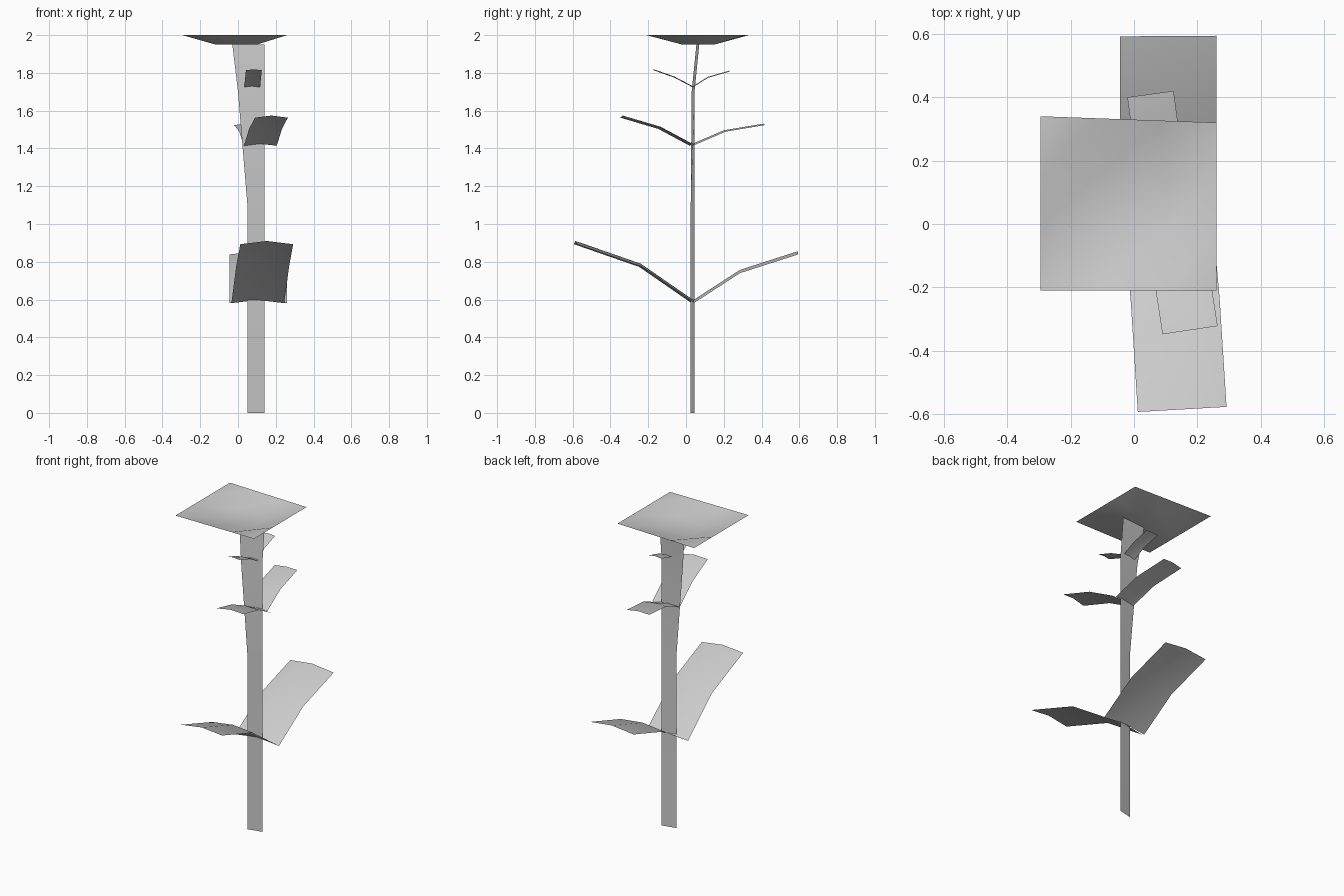
import bpy, bmesh

cube = bpy.data.objects.get("Cube")
if cube:
    bpy.data.objects.remove(cube, do_unlink=True)

grey = bpy.data.materials.new("plain_grey")
grey.use_nodes = True
COLOUR = (0.6, 0.6, 0.6, 1)
grey.diffuse_color = COLOUR
grey.node_tree.nodes["Principled BSDF"].inputs["Base Color"].default_value = COLOUR


def sheet(name, rows, triangles=False):
    """Smooth sheet through rows of points, optionally cut into triangles."""
    bm = bmesh.new()
    grid = [[bm.verts.new(p) for p in row] for row in rows]
    for low, high in zip(grid, grid[1:]):
        for i in range(len(low) - 1):
            a, b, c, d = low[i], low[i + 1], high[i + 1], high[i]
            if triangles:
                bm.faces.new((a, b, c))
                bm.faces.new((a, c, d))
            else:
                bm.faces.new((a, b, c, d))
    mesh = bpy.data.meshes.new(name)
    bm.to_mesh(mesh)
    bm.free()
    obj = bpy.data.objects.new(name, mesh)
    mesh.materials.append(grey)
    bpy.context.collection.objects.link(obj)
    bpy.ops.object.select_all(action="DESELECT")
    obj.select_set(True)
    bpy.context.view_layer.objects.active = obj
    bpy.ops.object.shade_smooth_by_angle(angle=0.7)
    return obj


def leaf(name, spine, half, arch):
    """Arched leaf: spine from base to tip, half = half-width vector (x, y)."""
    rows = []
    for x, y, z in spine:
        row = [(x - half[0], y - half[1], z - arch),
               (x, y, z),
               (x + half[0], y + half[1], z - arch)]
        rows.append(row if spine[-1][1] > spine[0][1] else row[::-1])
    return sheet(name, rows)


# Stem: thin blade, widening to one side towards the top
sheet("stem", [
    [(0.05, 0.025, 0), (0.14, 0.045, 0)],
    [(0.05, 0.025, 1.1), (0.14, 0.045, 1.1)],
    [(0.0, 0.03, 1.7), (0.14, 0.045, 1.7)],
    [(-0.03, 0.055, 1.95), (0.14, 0.07, 1.95)],
])

# Flower head: shallow square dish, inner square sunk below the rim
xs = (-0.295, -0.12, 0.1, 0.26)
ys = (-0.21, -0.02, 0.15, 0.32)
rows = []
for j, y in enumerate(ys):
    rows.append([(x, y + (0.01 - 0.036 * (x + 0.02) if j == 3 else 0),
                  1.95 if i in (1, 2) and j in (1, 2) else 2.0)
                 for i, x in enumerate(xs)])
sheet("flower_head", rows, triangles=True)

# Leaves: three pairs, shrinking up the stem
leaf("lower_front_leaf",
     [(0.105, 0.038, 0.598), (0.13, -0.24, 0.79), (0.152, -0.585, 0.91)], (0.14, 0.008), 0.017)
leaf("lower_back_leaf",
     [(0.108, 0.04, 0.598), (0.108, 0.285, 0.757), (0.108, 0.593, 0.856)], (0.152, 0.001), 0.017)
leaf("middle_front_leaf",
     [(0.118, 0.033, 1.425), (0.146, -0.135, 1.515), (0.177, -0.335, 1.574)], (0.087, 0.013), 0.011)
leaf("middle_back_leaf",
     [(0.102, 0.035, 1.425), (0.08, 0.2, 1.496), (0.052, 0.41, 1.531)], (0.073, 0.01), 0.007)
leaf("upper_front_leaf",
     [(0.075, 0.035, 1.73), (0.08, -0.06, 1.78), (0.084, -0.17, 1.819)], (0.042, 0.002), 0.005)
leaf("upper_back_leaf",
     [(0.068, 0.037, 1.73), (0.062, 0.115, 1.779), (0.057, 0.23, 1.812)], (0.043, 0.002), 0.005)
